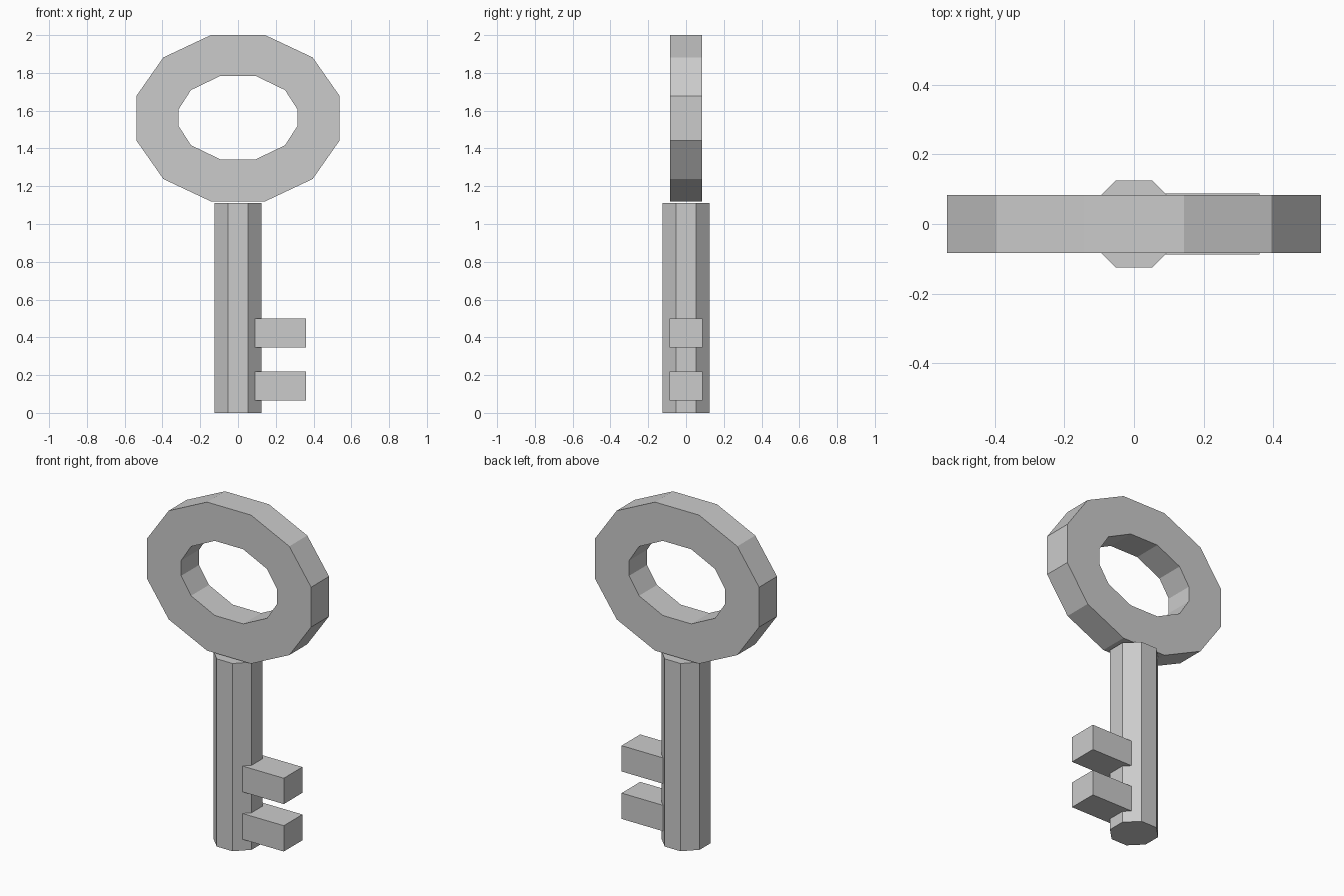
import bpy, bmesh, math

if "Cube" in bpy.data.objects:
    bpy.data.objects.remove(bpy.data.objects["Cube"])

def make_object(name, bm):
    bmesh.ops.recalc_face_normals(bm, faces=bm.faces)
    mesh = bpy.data.meshes.new(name)
    bm.to_mesh(mesh)
    bm.free()
    obj = bpy.data.objects.new(name, mesh)
    bpy.context.collection.objects.link(obj)
    return obj

def mirrored_loop(quarter, cz):
    # quarter runs from the top to the side; mirror it into a closed loop
    right = quarter + [(x, -z) for x, z in reversed(quarter)]
    return [(x, cz + z) for x, z in right + [(-x, z) for x, z in reversed(right)]]

# Bow: twelve-sided flat oval ring
outer = mirrored_loop([(0.144, 0.44), (0.395, 0.322), (0.538, 0.118)], 1.56)
inner = mirrored_loop([(0.093, 0.221), (0.249, 0.146), (0.314, 0.045)], 1.563)
half = 0.084
bm = bmesh.new()
loops = [[bm.verts.new((x, y, z)) for x, z in pts]
         for pts, y in ((outer, -half), (outer, half), (inner, half), (inner, -half))]
n = len(outer)
for k in range(4):
    a, b = loops[k], loops[(k + 1) % 4]
    for i in range(n):
        j = (i + 1) % n
        bm.faces.new((a[i], a[j], b[j], b[i]))
make_object("bow_ring", bm)

# Shaft: octagonal bar with flats facing the axes
radius, height = 0.125 / math.cos(math.pi / 8), 1.112
bm = bmesh.new()
base = [bm.verts.new((radius * math.cos(a), radius * math.sin(a), 0))
        for a in (math.pi / 8 + i * math.pi / 4 for i in range(8))]
face = bm.faces.new(base)
top = bmesh.ops.extrude_face_region(bm, geom=[face], use_keep_orig=True)["geom"]
bmesh.ops.translate(bm, vec=(0, 0, height),
                    verts=[g for g in top if isinstance(g, bmesh.types.BMVert)])
make_object("shaft", bm)

# Bit: two identical rectangular teeth
for name, z in (("lower_tooth", 0.143), ("upper_tooth", 0.424)):
    bm = bmesh.new()
    bmesh.ops.create_cube(bm, size=1)
    bmesh.ops.scale(bm, vec=(0.272, 0.174, 0.153), verts=bm.verts)
    bmesh.ops.translate(bm, vec=(0.225, 0, z), verts=bm.verts)
    make_object(name, bm)
